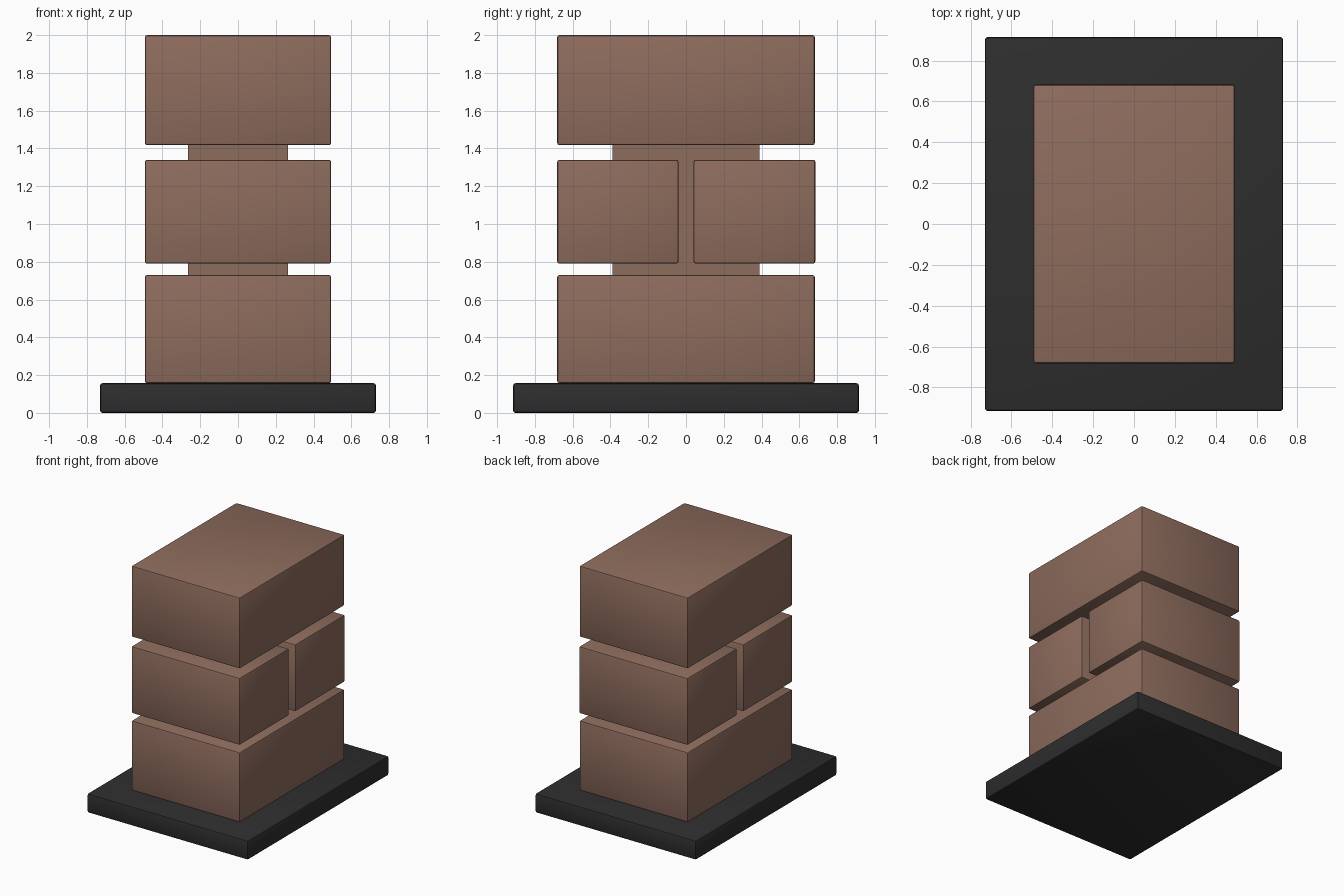
import bpy

cube = bpy.data.objects.get("Cube")
if cube:
    bpy.data.objects.remove(cube, do_unlink=True)


def material(name, colour):
    mat = bpy.data.materials.new(name)
    mat.use_nodes = True
    mat.diffuse_color = colour
    bsdf = mat.node_tree.nodes["Principled BSDF"]
    bsdf.inputs["Base Color"].default_value = colour
    bsdf.inputs["Roughness"].default_value = 0.8
    return mat


brick_brown = material("brick brown", (0.27, 0.15, 0.11, 1))
slab_black = material("slab black", (0.027, 0.027, 0.027, 1))


def block(name, low, high, mat, bevel=0.012):
    """Box between two corners with softened edges."""
    bpy.ops.mesh.primitive_cube_add(size=1)
    obj = bpy.context.object
    obj.name = name
    obj.location = [(a + b) / 2 for a, b in zip(low, high)]
    obj.scale = [b - a for a, b in zip(low, high)]
    bpy.ops.object.transform_apply(location=False, rotation=False, scale=True)
    obj.data.materials.append(mat)
    if bevel:
        mod = obj.modifiers.new("soft edges", "BEVEL")
        mod.width = bevel
        mod.segments = 2
        bpy.ops.object.modifier_apply(modifier=mod.name)
        bpy.ops.object.shade_smooth_by_angle()
    return obj


# Base slab
block("base_slab", (-0.73, -0.915, 0), (0.73, 0.915, 0.157), slab_black)

# Recessed core seen in the joints
block("inner_core", (-0.265, -0.39, 0.4), (0.265, 0.39, 1.7), brick_brown, 0)

# Full bricks, bottom and top courses
for name, bottom, top in (("bottom_brick", 0.157, 0.73), ("top_brick", 1.417, 2)):
    block(name, (-0.493, -0.682, bottom), (0.493, 0.682, top), brick_brown)

# Half bricks of the middle course
for name, front, back in (("middle_brick_front", -0.682, -0.04),
                          ("middle_brick_back", 0.04, 0.685)):
    block(name, (-0.493, front, 0.79), (0.493, back, 1.34), brick_brown)
